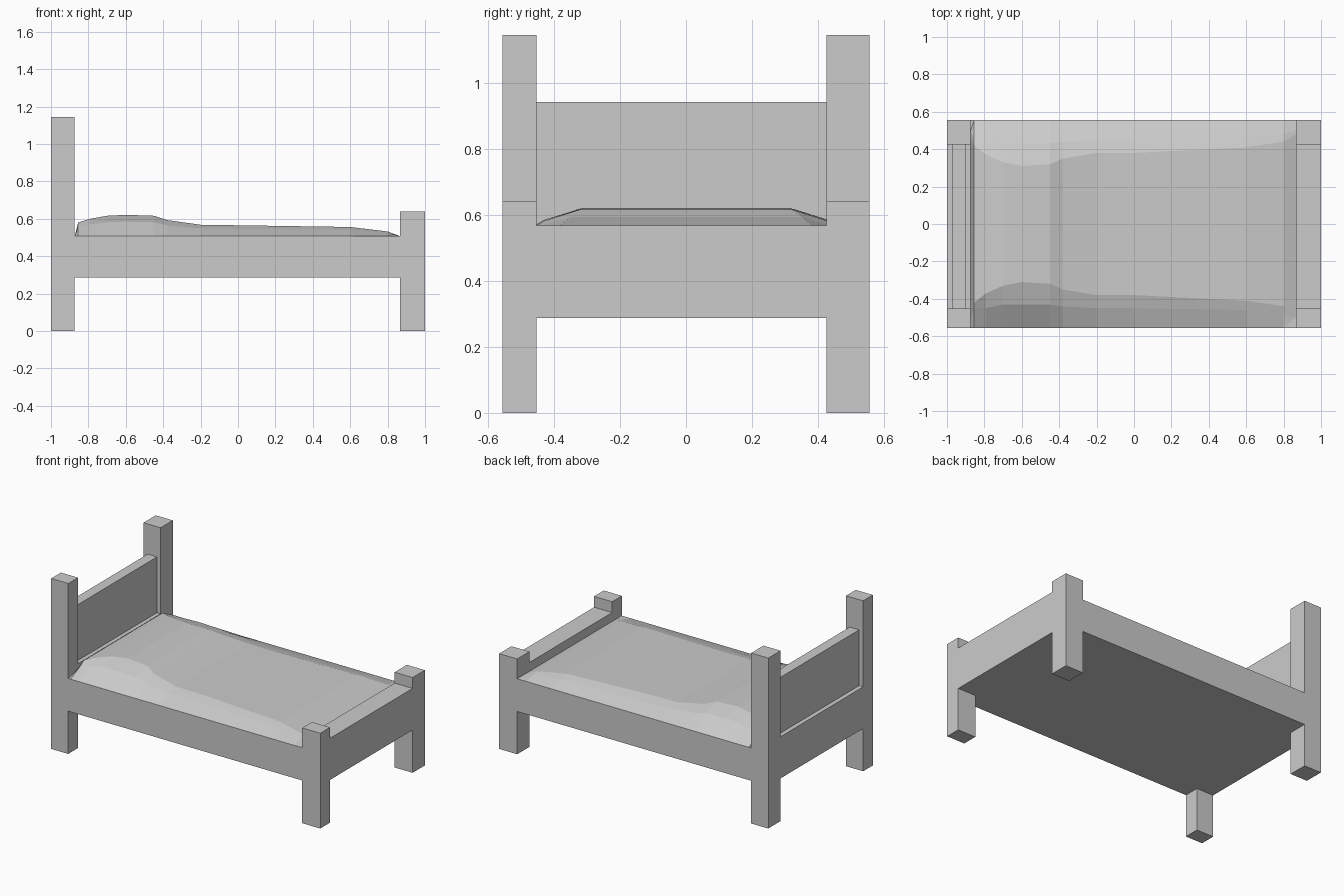
import bpy
import bmesh

cube = bpy.data.objects.get("Cube")
if cube:
    bpy.data.objects.remove(cube, do_unlink=True)

grey = bpy.data.materials.new("plain grey")
grey.use_nodes = True
colour = (0.6, 0.6, 0.6, 1)
grey.diffuse_color = colour
grey.node_tree.nodes["Principled BSDF"].inputs["Base Color"].default_value = colour


def finish(name, bm):
    bmesh.ops.recalc_face_normals(bm, faces=bm.faces)
    mesh = bpy.data.meshes.new(name)
    bm.to_mesh(mesh)
    bm.free()
    mesh.materials.append(grey)
    obj = bpy.data.objects.new(name, mesh)
    bpy.context.collection.objects.link(obj)
    return obj


def box(name, xs, ys, zs):
    bm = bmesh.new()
    bmesh.ops.create_cube(bm, size=1)
    for v in bm.verts:
        for i, (low, high) in enumerate((xs, ys, zs)):
            v.co[i] = high if v.co[i] > 0 else low
    return finish(name, bm)


# Shared frame dimensions
HEAD, FOOT = (-1, -0.873), (0.866, 1)
FRONT, BACK = (-0.555, -0.452), (0.425, 0.555)
INNER = (FRONT[1], BACK[0])
BOTTOM, DECK, RAIL = 0.287, 0.507, 0.567

# Corner posts
for end, xs, top in (("head", HEAD, 1.145), ("foot", FOOT, 0.64)):
    for side, ys in (("front", FRONT), ("back", BACK)):
        box(f"{end}_post_{side}", xs, ys, (0, top))

# Bed base, end rails and headboard panel
box("bed_base", (HEAD[1], FOOT[0]), (FRONT[0], BACK[1]), (BOTTOM, DECK))
box("head_rail", HEAD, INNER, (BOTTOM, RAIL))
box("foot_rail", FOOT, INNER, (BOTTOM, RAIL))
box("headboard_panel", (-0.97, -0.9), INNER, (RAIL, 0.942))

# Blanket stations: x, crown height, shoulder half width, crown half width
stations = [
    (-0.873, DECK, 0.5, 0.45),
    (-0.855, 0.58, 0.45, 0.42),
    (-0.79, 0.6, 0.45, 0.37),
    (-0.7, 0.616, 0.43, 0.33),
    (-0.6, 0.621, 0.43, 0.31),
    (-0.45, 0.616, 0.43, 0.32),
    (-0.38, 0.593, 0.44, 0.35),
    (-0.2, 0.568, 0.45, 0.38),
    (0, 0.565, 0.45, 0.38),
    (0.6, 0.556, 0.46, 0.41),
    (0.8, 0.532, 0.48, 0.44),
    (0.866, DECK, 0.5, 0.48),
]
bm = bmesh.new()
rows = []
for x, top, shoulder, crown in stations:
    mid = DECK + (top - DECK) * 0.68
    half = [(0.555, DECK), (shoulder, mid), (crown, top)]
    section = [(-y, z) for y, z in half] + half[::-1]
    rows.append([bm.verts.new((x, y, z)) for y, z in section])
for a, b in zip(rows, rows[1:]):
    for i in range(len(a) - 1):
        bm.faces.new((a[i], b[i], b[i + 1], a[i + 1]))
finish("blanket", bm)
